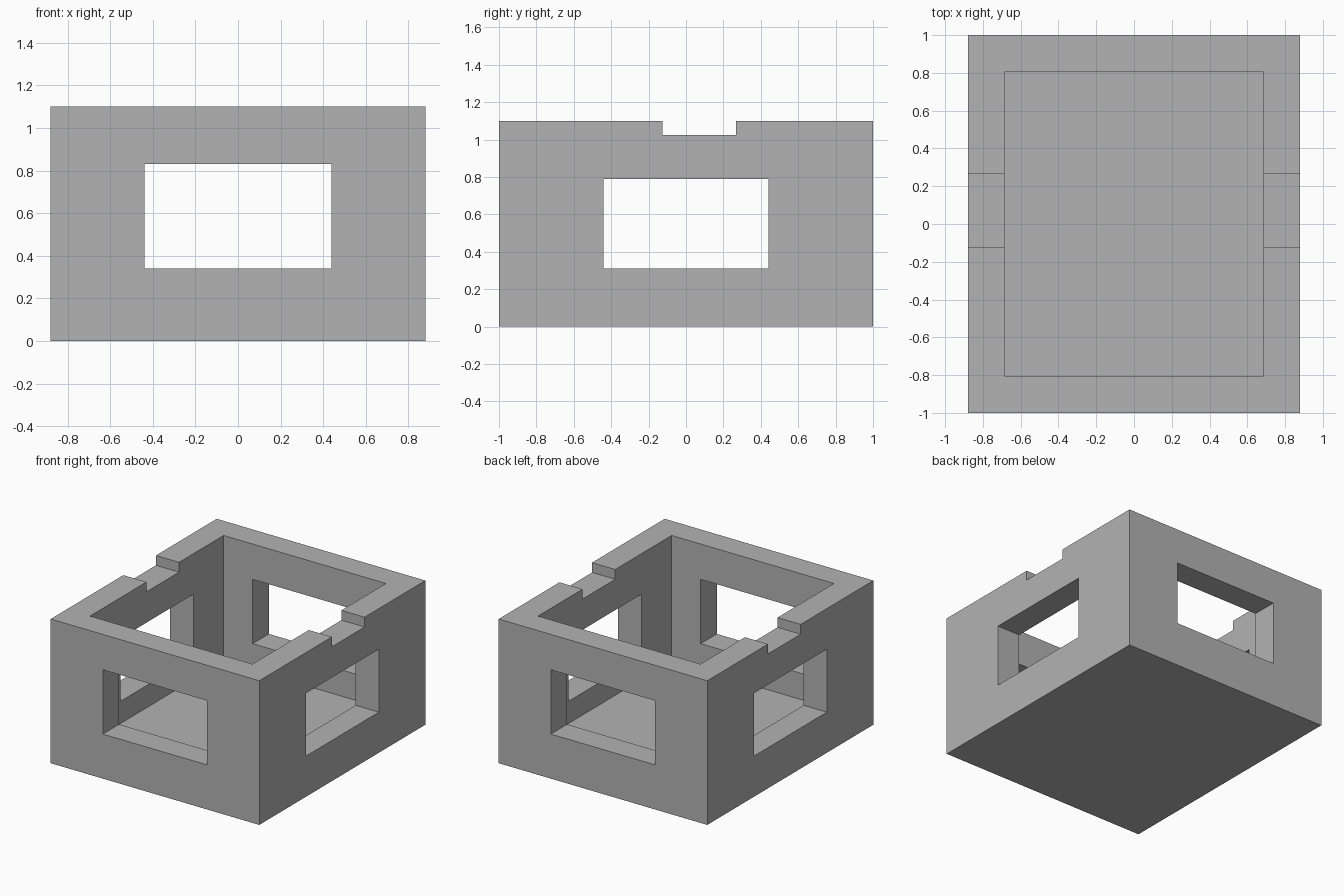
import bpy
from mathutils import Vector

if "Cube" in bpy.data.objects:
    bpy.data.objects.remove(bpy.data.objects["Cube"], do_unlink=True)

W, L, H = 1.76, 2.0, 1.10      # outer size
WALL, FLOOR = 0.195, 0.14      # thicknesses
OVER = 0.2                     # cutter overshoot

grey = bpy.data.materials.new("plain_grey")
grey.use_nodes = True
colour = (0.45, 0.45, 0.45, 1)
grey.diffuse_color = colour
grey.node_tree.nodes["Principled BSDF"].inputs["Base Color"].default_value = colour


def box(name, low, high):
    """Axis-aligned box between two corners."""
    low, high = Vector(low), Vector(high)
    bpy.ops.mesh.primitive_cube_add(size=1, location=(low + high) / 2)
    ob = bpy.context.object
    ob.name = name
    ob.scale = high - low
    bpy.ops.object.transform_apply(location=True, rotation=True, scale=True)
    ob.data.materials.append(grey)
    return ob


def cut(target, name, low, high):
    """Subtract a box from the target and discard the cutter."""
    cutter = box(name, low, high)
    cutter.hide_render = True
    mod = target.modifiers.new(name, "BOOLEAN")
    mod.operation = "DIFFERENCE"
    mod.solver = "EXACT"
    mod.object = cutter
    bpy.context.view_layer.objects.active = target
    bpy.ops.object.modifier_apply(modifier=mod.name)
    bpy.data.objects.remove(cutter, do_unlink=True)


# Open-topped case
case = box("open_case", (-W / 2, -L / 2, 0), (W / 2, L / 2, H))
ix, iy = W / 2 - WALL, L / 2 - WALL
cut(case, "cavity_cutter", (-ix, -iy, FLOOR), (ix, iy, H + OVER))

# Window openings through front and back, then through both sides
ox, oy = W / 2 + OVER, L / 2 + OVER
cut(case, "front_back_window_cutter", (-0.44, -oy, 0.34), (0.44, oy, 0.83))
cut(case, "side_window_cutter", (-ox, -0.44, 0.31), (ox, 0.44, 0.79))

# Shallow notches in the side rims
cut(case, "rim_notch_cutter", (-ox, -0.125, 1.025), (ox, 0.268, H + OVER))
